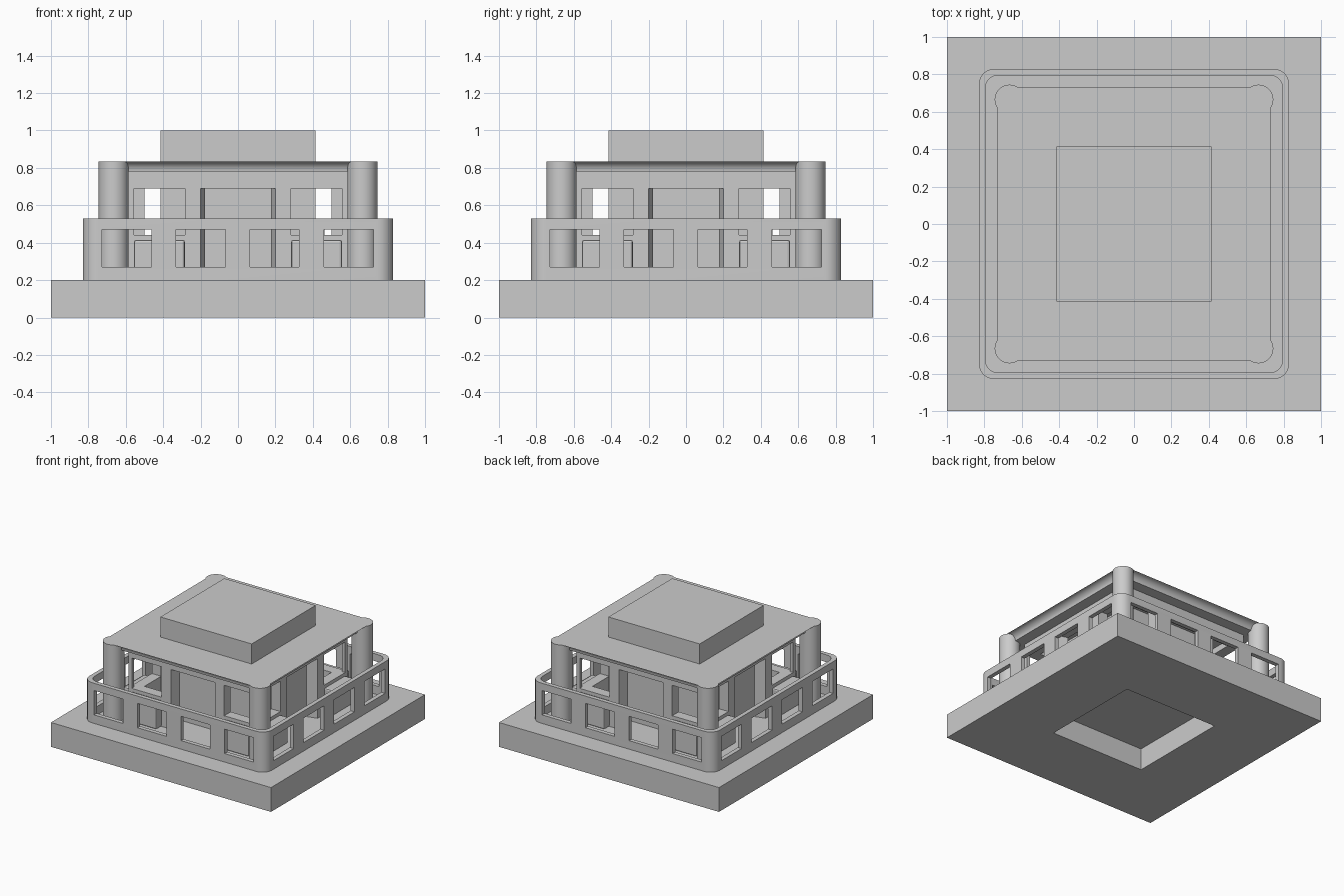
import bpy, bmesh, math
from mathutils import Matrix, Vector

cube = bpy.data.objects.get("Cube")
if cube:
    bpy.data.objects.remove(cube, do_unlink=True)

stone = bpy.data.materials.new("stone_grey")
stone.use_nodes = True
GREY = (0.6, 0.6, 0.6, 1)
stone.diffuse_color = GREY
stone.node_tree.nodes["Principled BSDF"].inputs["Base Color"].default_value = GREY


def finish(name, bm):
    bmesh.ops.recalc_face_normals(bm, faces=bm.faces)
    mesh = bpy.data.meshes.new(name)
    bm.to_mesh(mesh)
    bm.free()
    mesh.materials.append(stone)
    ob = bpy.data.objects.new(name, mesh)
    bpy.context.collection.objects.link(ob)
    return ob


def select(ob):
    bpy.ops.object.select_all(action='DESELECT')
    ob.select_set(True)
    bpy.context.view_layer.objects.active = ob


def smooth(ob):
    select(ob)
    bpy.ops.object.shade_smooth_by_angle(angle=math.radians(35))


def bridge(bm, a, b):
    n = len(a)
    for i in range(n):
        bm.faces.new((a[i], a[(i + 1) % n], b[(i + 1) % n], b[i]))


def add_prism(bm, outline, z0, z1, turn=0):
    """Extrude a plan outline from z0 to z1, turned by quarter turns."""
    rot = Matrix.Rotation(turn * math.pi / 2, 3, 'Z')
    low, high = [[bm.verts.new(rot @ Vector((x, y, z))) for x, y in outline]
                 for z in (z0, z1)]
    bm.faces.new(low)
    bm.faces.new(high)
    bridge(bm, low, high)


def rect(x0, x1, y0, y1):
    return [(x0, y0), (x1, y0), (x1, y1), (x0, y1)]


def box(name, half, z0, z1):
    bm = bmesh.new()
    add_prism(bm, rect(-half, half, -half, half), z0, z1)
    return finish(name, bm)


def rounded_ring(bm, half, radius, z, steps=8):
    pts = []
    for corner in range(4):
        mid = math.pi / 4 + corner * math.pi / 2
        cx = math.copysign(half - radius, math.cos(mid))
        cy = math.copysign(half - radius, math.sin(mid))
        for s in range(steps + 1):
            a = (corner + s / steps) * math.pi / 2
            pts.append(bm.verts.new((cx + radius * math.cos(a), cy + radius * math.sin(a), z)))
    return pts


def loft(name, sections, hollow=False):
    """Skin rounded squares given as (half size, corner radius, height)."""
    bm = bmesh.new()
    rings = [rounded_ring(bm, *s) for s in sections]
    for a, b in zip(rings, rings[1:]):
        bridge(bm, a, b)
    if hollow:
        bridge(bm, rings[-1], rings[0])
    else:
        bm.faces.new(rings[0])
        bm.faces.new(rings[-1])
    return finish(name, bm)


def cut(ob, prisms):
    """Subtract prisms given as (outline, z0, z1, turn), one at a time."""
    for args in prisms:
        bm = bmesh.new()
        add_prism(bm, *args)
        cutter = finish("cutter", bm)
        cutter.hide_render = True
        mod = ob.modifiers.new("opening", 'BOOLEAN')
        mod.operation = 'DIFFERENCE'
        mod.solver = 'EXACT'
        mod.object = cutter
        select(ob)
        bpy.ops.object.modifier_apply(modifier=mod.name)
        bpy.data.objects.remove(cutter, do_unlink=True)


# Square plinth with a socket underneath
base = box("base", 1.0, 0, 0.2)
cut(base, [(rect(-0.43, 0.43, -0.43, 0.43), -0.1, 0.18, 0)])

# Thin outer parapet with four openings per side
parapet = loft("parapet", [(0.83, 0.085, 0.2), (0.83, 0.085, 0.53),
                           (0.795, 0.07, 0.53), (0.795, 0.07, 0.2)], hollow=True)
cut(parapet, [(rect(x - 0.132, x + 0.132, -0.9, -0.75), 0.27, 0.47, t)
              for t in range(4) for x in (-0.595, -0.2, 0.195, 0.592)])
smooth(parapet)

# Room walls with windows and a splayed doorway on every side
walls = box("walls", 0.585, 0.2, 0.78)
cut(walls, [(rect(-0.5, 0.5, -0.5, 0.5), 0.1, 0.74, 0)])
door = [(-0.204, -0.6), (0.204, -0.6), (0.17, -0.48), (-0.17, -0.48)]
for t in range(4):
    cut(walls, [(rect(s * 0.42 - 0.136, s * 0.42 + 0.136, -0.6, -0.49), 0.44, 0.69, t)
                for s in (-1, 1)])
    cut(walls, [(door, 0.15, 0.69, t)])

# Solid core that rises through the roof
box("core", 0.415, 0.2, 1.0)

# Benches under the windows
bm = bmesh.new()
for t in range(4):
    for s in (-1, 1):
        add_prism(bm, rect(s * 0.42 - 0.136, s * 0.42 + 0.136, -0.655, -0.58), 0.2, 0.415, t)
benches = finish("benches", bm)
bevel = benches.modifiers.new("soft_edges", 'BEVEL')
bevel.width = 0.012
bevel.segments = 2

# Roof slab with a coved eave
cove = 0.055
eave = [(0.675 + cove * (1 - math.cos(a)), 0.1, 0.78 + cove * math.sin(a))
        for a in (i * math.pi / 16 for i in range(9))]
smooth(loft("roof", eave))

# Round corner towers
bm = bmesh.new()
circle = [(0.665 + 0.08 * math.cos(i * math.pi / 16), 0.665 + 0.08 * math.sin(i * math.pi / 16))
          for i in range(32)]
for t in range(4):
    add_prism(bm, circle, 0.2, 0.835, t)
smooth(finish("corner_towers", bm))
